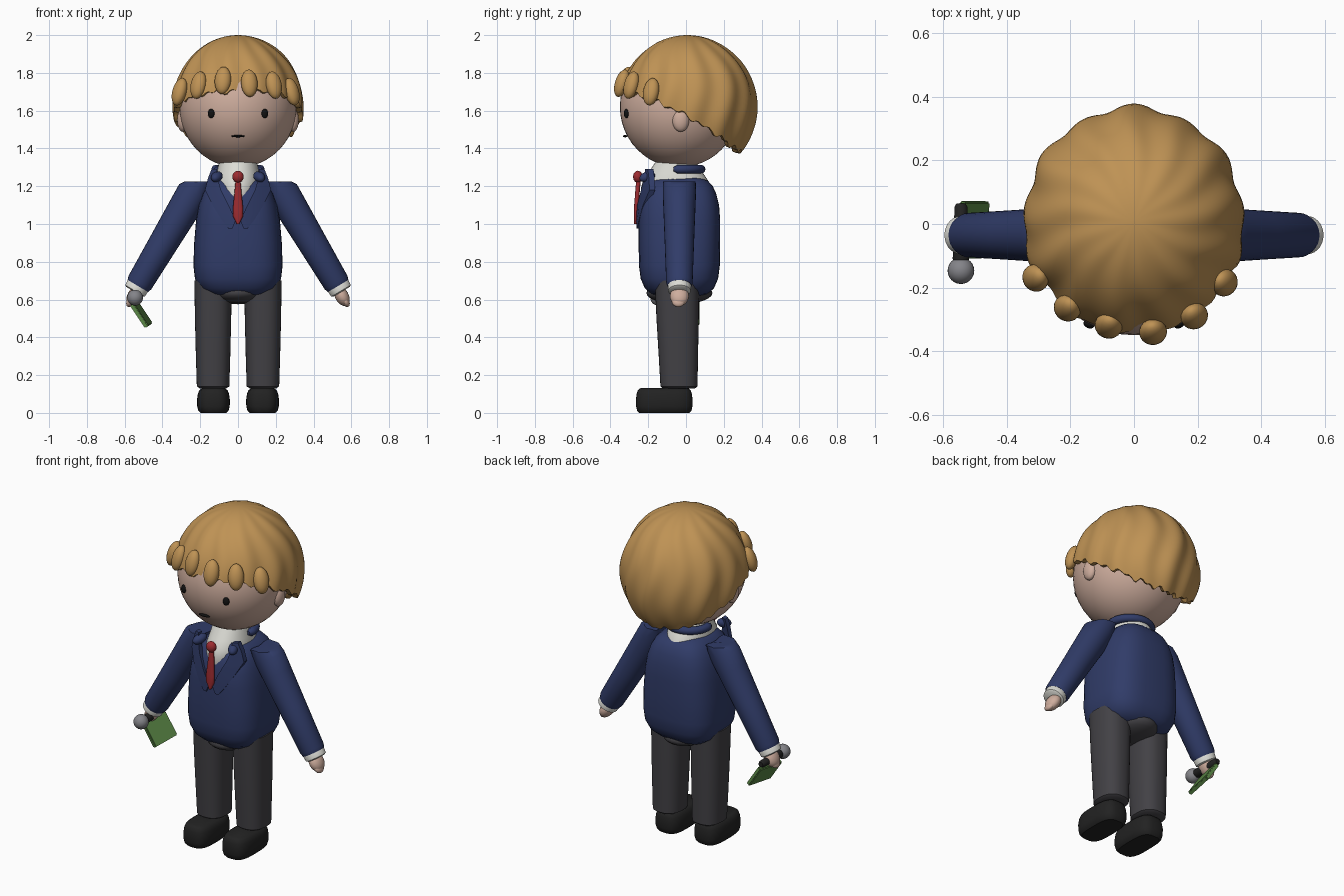
import bpy, bmesh
from math import sin, cos, pi, tau, radians, copysign
from mathutils import Vector, Matrix, Euler

cube = bpy.data.objects.get("Cube")
if cube:
    bpy.data.objects.remove(cube, do_unlink=True)


def material(name, r, g, b):
    m = bpy.data.materials.new(name)
    m.use_nodes = True
    m.diffuse_color = (r, g, b, 1)
    m.node_tree.nodes["Principled BSDF"].inputs["Base Color"].default_value = (r, g, b, 1)
    return m


SKIN = material("skin", .62, .42, .34)
HAIR = material("golden_hair", .52, .29, .09)
NAVY = material("navy_cloth", .03, .045, .14)
GREY = material("charcoal_cloth", .055, .053, .06)
SHOE = material("shoe_black", .016, .016, .016)
WHITE = material("white_cloth", .72, .72, .67)
RED = material("tie_red", .34, .025, .03)
GREEN = material("card_green", .11, .26, .065)
METAL = material("metal_grey", .23, .23, .25)
BLACK = material("eye_black", .006, .006, .006)


def finish(name, bm, mat, sx=1, angle=40):
    """Turn a bmesh into a smooth-shaded object, flipped in x when sx is -1."""
    for v in bm.verts:
        v.co.x *= sx
    bmesh.ops.recalc_face_normals(bm, faces=bm.faces)
    me = bpy.data.meshes.new(name)
    bm.to_mesh(me)
    bm.free()
    me.materials.append(mat)
    me.shade_smooth()
    me.set_sharp_from_angle(angle=radians(angle))
    ob = bpy.data.objects.new(name, me)
    bpy.context.collection.objects.link(ob)
    return ob


def skin(name, sections, mat, sx=1, angle=40):
    """Join closed loops of points into a capped solid."""
    bm = bmesh.new()
    loops = [[bm.verts.new(p) for p in s] for s in sections]
    n = len(loops[0])
    for a, b in zip(loops, loops[1:]):
        for i in range(n):
            j = (i + 1) % n
            bm.faces.new((a[i], a[j], b[j], b[i]))
    bm.faces.new(loops[0])
    bm.faces.new(loops[-1])
    return finish(name, bm, mat, sx, angle)


def oval(cx, cy, z, rx, ry, e=2, n=40):
    """Horizontal rounded-square loop; e = 2 is an ellipse."""
    f = lambda c: copysign(abs(c) ** (2 / e), c)
    return [(cx + rx * f(cos(tau * i / n)), cy + ry * f(sin(tau * i / n)), z) for i in range(n)]


def tube(points, radii, n=28):
    """Circular loops square to a path."""
    pts = [Vector(p) for p in points]
    out = []
    for i, p in enumerate(pts):
        d = pts[min(i + 1, len(pts) - 1)] - pts[max(i - 1, 0)]
        q = d.to_track_quat('Z', 'Y')
        out.append([p + q @ Vector((radii[i] * cos(tau * k / n), radii[i] * sin(tau * k / n), 0))
                    for k in range(n)])
    return out


def ellipsoid(name, loc, size, mat, rot=(0, 0, 0), sx=1, seg=24):
    bm = bmesh.new()
    bmesh.ops.create_uvsphere(bm, u_segments=seg, v_segments=seg // 2, radius=1,
                              matrix=Matrix.LocRotScale(Vector(loc), Euler(rot), Vector(size)))
    return finish(name, bm, mat, sx, 180)


# Head and face
ellipsoid("head", (0, -.035, 1.62), (.31, .315, .32), SKIN, seg=48)
ellipsoid("mouth", (0, -.322, 1.465), (.036, .012, .006), BLACK)

# Hair: rippled cap with a hem that drops towards the back
CY, CZ, RX, RY, RZ = .008, 1.62, .345, .36, .38


def hair_point(frac, phi, scale):
    t = 1.5
    for _ in range(25):
        y = CY + RY * sin(t) * sin(phi)
        hem = 1.575 - .55 * y - .5 * y * y
        c = max(-.95, min(.95, (hem - CZ) / RZ))
        t = .5 * t + .5 * (pi / 2 - c - c ** 3 / 6)
    t = frac * (t + .025 * sin(31 * phi) + .02 * sin(17 * phi))
    wave = sin(13 * phi + 1.1 * sin(4 * t)) + .6 * sin(7 * phi + 2 * t)
    r = scale * (1 + .02 * wave * min(1, 2.5 * t))
    return (RX * r * sin(t) * cos(phi), CY + RY * r * sin(t) * sin(phi), CZ + RZ * scale * cos(t))


steps = [(.01 + .99 * i / 26, 1) for i in range(27)]
steps += [(1.01, .94), (.99, .87), (.6, .87), (.2, .87)]
skin("hair_cap", [[hair_point(f, tau * k / 144, s) for k in range(144)] for f, s in steps], HAIR, angle=60)

# Curled locks along the fringe
locks = [(-.31, -.17, 1.70), (-.21, -.265, 1.735), (-.08, -.32, 1.76),
         (.06, -.34, 1.745), (.19, -.29, 1.735), (.285, -.185, 1.70)]
for i, (x, y, z) in enumerate(locks):
    turn = Vector((0, -1)).angle_signed(Vector((x, y)))
    ellipsoid("fringe_lock_%d" % (i + 1), (x, y, z), (.044, .036, .075), HAIR, (-.3, 0, -turn))

# Jacket body
jacket = [(.615, .11, .11), (.63, .165, .15), (.66, .203, .183), (.71, .228, .205), (.78, .236, .214),
          (.9, .232, .216), (1.02, .222, .216), (1.1, .208, .21), (1.16, .188, .195),
          (1.2, .165, .177), (1.23, .135, .15), (1.245, .10, .11)]
skin("jacket_body", [oval(0, -.035, z, x, y, 3) for z, x, y in jacket], NAVY)
ellipsoid("hips", (0, -.035, .635), (.135, .175, .06), GREY)

# Shirt, collar and tie
shirt = [(1.08, .10, .165), (1.14, .115, .182), (1.19, .122, .184), (1.23, .12, .172),
         (1.27, .112, .145), (1.33, .1, .105)]
skin("shirt_neck", [oval(0, -.055, z, x, y) for z, x, y in shirt], WHITE)
arc = [radians(-15 + 210 * i / 20) for i in range(21)]
skin("jacket_collar", tube([(.118 * cos(a), -.035 + .115 * sin(a), 1.29) for a in arc],
                           [.012] + [.023] * 19 + [.012], 14), NAVY)
ellipsoid("tie_knot", (0, -.255, 1.25), (.03, .025, .032), RED)
tie = [(1.0, -.262, .006), (1.04, -.264, .026), (1.08, -.264, .027), (1.23, -.252, .013)]
skin("tie_blade", [oval(0, y, z, w, .012, 2.5, 20) for z, y, w in tie], RED)

# Lapels: height, inner edge, outer edge
lapel = [(.975, .03, .05), (1.02, .012, .085), (1.1, .05, .135), (1.18, .09, .175),
         (1.24, .108, .16), (1.29, .112, .14)]


def lapel_section(z, a, b):
    front = [(x, -.264 + 2 * x * x + .12 * max(0, z - 1.1), z)
             for x in (a, (a + b) / 2, b)]
    return front + [(x, y + .03, z) for x, y, z in reversed(front)]


# Paired parts
for side, s in (("left", 1), ("right", -1)):
    ellipsoid(side + "_eye", (.142, -.316, 1.585), (.018, .012, .025), BLACK, (0, 0, .4), s)
    ellipsoid(side + "_ear", (.292, -.028, 1.55), (.03, .045, .062), SKIN, sx=s)
    skin(side + "_lapel", [lapel_section(*r) for r in lapel], NAVY, s)
    ellipsoid(side + "_lapel_roll", (.112, -.205, 1.25), (.028, .045, .027), NAVY, (.3, 0, .4), s)

    # Sleeve with a flattened shoulder top
    top, wrist = Vector((.18, -.035, 1.26)), Vector((.53, -.035, .672))
    sleeve = tube([top.lerp(wrist, f) for f in (0, .08, .16, .3, .6, .97, 1)],
                  [.086, .087, .088, .085, .078, .07, .063])
    for loop in sleeve:
        for p in loop:
            p.x, p.z = max(p.x, .165), min(p.z, 1.225)
    skin(side + "_sleeve", sleeve, NAVY, s)
    axis = (wrist - top).normalized()
    skin(side + "_cuff", tube([wrist + axis * d for d in (-.02, .0, .03, .036)],
                              [.055, .062, .06, .05]), WHITE, s)
    ellipsoid(side + "_hand", (.55, -.035, .618), (.036, .05, .056), SKIN, (0, -.5, 0), s)
    ellipsoid(side + "_fingers", (.568, -.04, .592), (.02, .036, .034), SKIN, (0, -.5, 0), s)

    # Trouser leg and shoe
    leg = [(.13, .07, .085), (.14, .086, .098), (.3, .091, .104), (.5, .096, .112), (.7, .099, .117)]
    skin(side + "_trouser_leg", [oval(.132, -.037 - .02 * (z - .13), z, x, y, 2.4)
                                 for z, x, y in leg], GREY, s)
    shoe = [(0, .78), (.012, .92), (.035, .99), (.07, 1), (.1, .95), (.12, .86), (.131, .68)]
    skin(side + "_shoe", [oval(.13, -.115, z, .087 * k, .15 * (k + 1) / 2, 3.2)
                          for z, k in shoe], SHOE, s)

# Microphone held in the right hand
skin("microphone_handle", tube([(-.545, y, .61) for y in (-.12, -.11, .055, .065)],
                               [.022, .026, .02, .014]), SHOE)
ellipsoid("microphone_head", (-.545, -.147, .61), (.042, .042, .042), METAL)

# Card under the right hand
bm = bmesh.new()
bmesh.ops.create_cube(bm, size=1)
bmesh.ops.scale(bm, vec=(.024, .18, .145), verts=bm.verts)
bmesh.ops.bevel(bm, geom=bm.edges[:], offset=.005, segments=2, affect='EDGES')
turn = Matrix.Rotation(-.585, 4, 'Y') @ Matrix.Rotation(-.15, 4, 'Z')
bmesh.ops.transform(bm, matrix=Matrix.Translation((-.512, -.018, .522)) @ turn, verts=bm.verts)
finish("card", bm, GREEN)
